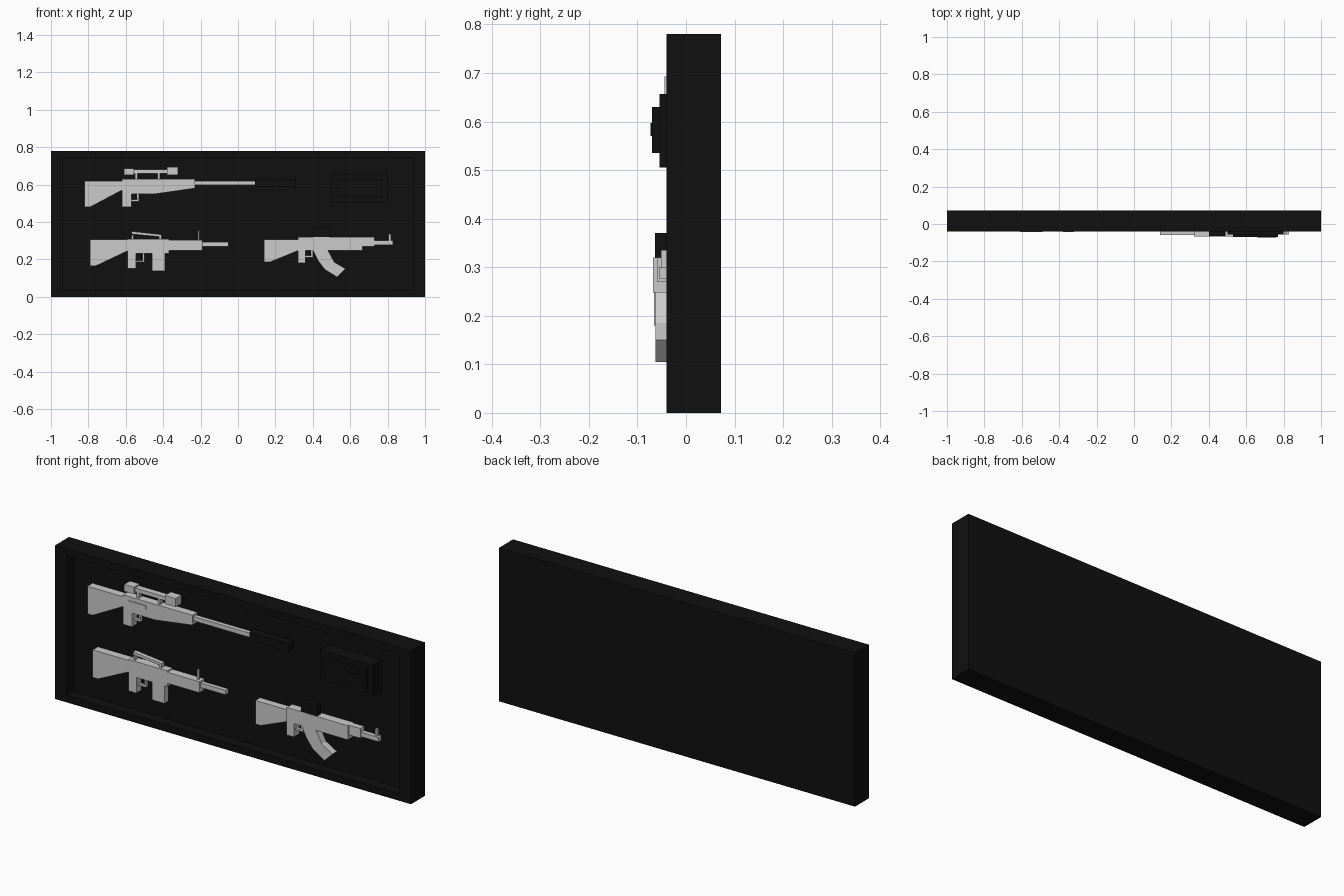
import bpy
import bmesh

old = bpy.data.objects.get("Cube")
if old:
    bpy.data.objects.remove(old, do_unlink=True)


def make_material(name, value):
    mat = bpy.data.materials.new(name)
    mat.use_nodes = True
    colour = (value, value, value, 1)
    mat.diffuse_color = colour
    mat.node_tree.nodes["Principled BSDF"].inputs["Base Color"].default_value = colour
    return mat


BLACK = make_material("matte black", 0.005)
GREY = make_material("light grey", 0.6)


def finish(name, bm, material):
    bmesh.ops.recalc_face_normals(bm, faces=bm.faces)
    mesh = bpy.data.meshes.new(name)
    bm.to_mesh(mesh)
    bm.free()
    mesh.materials.append(material)
    obj = bpy.data.objects.new(name, mesh)
    bpy.context.collection.objects.link(obj)
    return obj


def prism(name, outline, front, back, material=GREY):
    """Extrude an (x, z) outline from front to back along y."""
    bm = bmesh.new()
    face = bm.faces.new([bm.verts.new((x, front, z)) for x, z in outline])
    result = bmesh.ops.extrude_face_region(bm, geom=[face])
    moved = [v for v in result["geom"] if isinstance(v, bmesh.types.BMVert)]
    bmesh.ops.translate(bm, verts=moved, vec=(0, back - front, 0))
    return finish(name, bm, material)


def block(name, left, right, low, high, front, back, material=GREY):
    outline = [(left, low), (right, low), (right, high), (left, high)]
    return prism(name, outline, front, back, material)


def stock(name, left, right, top, toe, neck, front, back):
    """Butt stock: flat top, lower edge rising from toe to neck."""
    flat = left + 0.03
    outline = [(left, toe), (flat, toe), (right, neck), (right, top), (left, top)]
    return prism(name, outline, front, back)


def trigger_group(rifle, left, right, low, high, front, back):
    """Thin guard loop with a small dark trigger inside."""
    middle = (front + back) / 2
    inner, outer = middle - 0.007, middle + 0.007
    bar = 0.01
    block(rifle + "_guard_bottom", left, right, low, low + bar, inner, outer)
    block(rifle + "_guard_front", right - bar, right, low, high, inner, outer)
    trigger = (left + right) / 2
    block(rifle + "_trigger", trigger, trigger + bar, low + 0.02, high, inner, outer, BLACK)


# Display case with a recessed front
bm = bmesh.new()
bmesh.ops.create_cube(bm, size=1)
for v in bm.verts:
    v.co = (v.co.x * 2, v.co.y * 0.112 + 0.016, (v.co.z + 0.5) * 0.78)
face = min(bm.faces, key=lambda f: f.calc_center_median().y)
bmesh.ops.inset_region(bm, faces=[face], thickness=0.05)
for v in face.verts:
    v.co.x *= 0.97
result = bmesh.ops.extrude_discrete_faces(bm, faces=[face])
bmesh.ops.translate(bm, verts=result["faces"][0].verts, vec=(0, 0.055, 0))
rim = [e for e in bm.edges if e.is_boundary]
bmesh.ops.bridge_loops(bm, edges=rim)
finish("display_case", bm, BLACK)

# Scoped rifle
front, back = -0.038, 0.004
name = "scoped_rifle"
stock(name + "_stock", -0.82, -0.62, 0.62, 0.48, 0.57, front, back)
prism(name + "_body", [(-0.62, 0.55), (-0.44, 0.55), (-0.23, 0.58), (-0.23, 0.63), (-0.62, 0.63)], front, back)
block(name + "_grip", -0.62, -0.57, 0.48, 0.56, front, back)
trigger_group(name, -0.57, -0.53, 0.51, 0.56, front, back)
block(name + "_bolt", -0.59, -0.49, 0.59, 0.61, front - 0.004, front)
block(name + "_barrel", -0.24, 0.1, 0.598, 0.62, front + 0.01, back - 0.01)
block(name + "_suppressor", 0.09, 0.31, 0.59, 0.63, front, back, BLACK)
for side, left in (("rear", -0.55), ("front", -0.43)):
    block(name + "_" + side + "_mount", left, left + 0.012, 0.62, 0.67, front + 0.01, back - 0.01)
block(name + "_scope_tube", -0.56, -0.37, 0.66, 0.68, front + 0.005, back - 0.005)
block(name + "_scope_eyepiece", -0.61, -0.555, 0.652, 0.687, front - 0.004, back)
block(name + "_scope_lens_hood", -0.38, -0.32, 0.65, 0.693, front - 0.006, back)

# Rifle with carry handle
name = "handle_rifle"
stock(name + "_stock", -0.79, -0.58, 0.305, 0.165, 0.25, front, back)
block(name + "_body", -0.59, -0.37, 0.23, 0.31, front, back)
block(name + "_grip", -0.59, -0.545, 0.15, 0.24, front, back)
trigger_group(name, -0.545, -0.5, 0.185, 0.24, front, back)
block(name + "_magazine", -0.46, -0.39, 0.137, 0.24, front + 0.005, back - 0.005)
block(name + "_hand_guard", -0.38, -0.19, 0.247, 0.303, front, back)
block(name + "_barrel", -0.2, -0.05, 0.27, 0.293, front + 0.01, back - 0.01)
block(name + "_front_sight", -0.215, -0.205, 0.3, 0.353, front + 0.016, back - 0.016)
prism(name + "_carry_handle", [(-0.57, 0.335), (-0.41, 0.32), (-0.41, 0.333), (-0.57, 0.35)], front + 0.01, back - 0.01)
for side, left in (("rear", -0.57), ("front", -0.422)):
    block(name + "_" + side + "_handle_post", left, left + 0.012, 0.3, 0.33, front + 0.01, back - 0.01)

# Rifle with curved magazine
front, back = -0.066, -0.022
name = "curved_rifle"
stock(name + "_stock", 0.14, 0.33, 0.305, 0.185, 0.25, front + 0.006, back)
block(name + "_body", 0.32, 0.5, 0.248, 0.32, front, back)
block(name + "_hand_guard", 0.43, 0.665, 0.248, 0.32, front - 0.002, back)
block(name + "_gas_block", 0.66, 0.73, 0.27, 0.32, front + 0.006, back - 0.006)
block(name + "_grip", 0.32, 0.36, 0.18, 0.25, front, back)
trigger_group(name, 0.36, 0.4, 0.21, 0.25, front, back)
curve = [(0.4, 0.25), (0.43, 0.19), (0.465, 0.145), (0.54, 0.107), (0.575, 0.15), (0.515, 0.185), (0.48, 0.25)]
curve[3:4] = [(0.53, 0.105)]
prism(name + "_magazine", curve, front + 0.003, back - 0.005)
block(name + "_barrel", 0.72, 0.83, 0.277, 0.3, front + 0.01, back - 0.01)
block(name + "_front_sight", 0.805, 0.817, 0.295, 0.335, front + 0.015, back - 0.015)
block(name + "_rear_sight", 0.4, 0.49, 0.32, 0.37, front + 0.002, back - 0.012, BLACK)

# Stepped black equipment box
block("equipment_box", 0.5, 0.8, 0.505, 0.657, -0.055, 0.018, BLACK)
block("equipment_lid", 0.53, 0.77, 0.535, 0.63, -0.07, -0.055, BLACK)
block("equipment_latch", 0.66, 0.76, 0.57, 0.597, -0.073, -0.07, BLACK)

# Wall pegs carrying the rifles
for label, x, z in (("upper_left", -0.7, 0.59), ("upper_right", -0.28, 0.6), ("lower_left", -0.65, 0.27),
                    ("lower_right", -0.28, 0.27), ("side_left", 0.25, 0.27), ("side_right", 0.6, 0.28)):
    block("peg_" + label, x, x + 0.02, z - 0.01, z + 0.01, -0.025, 0.018, BLACK)
